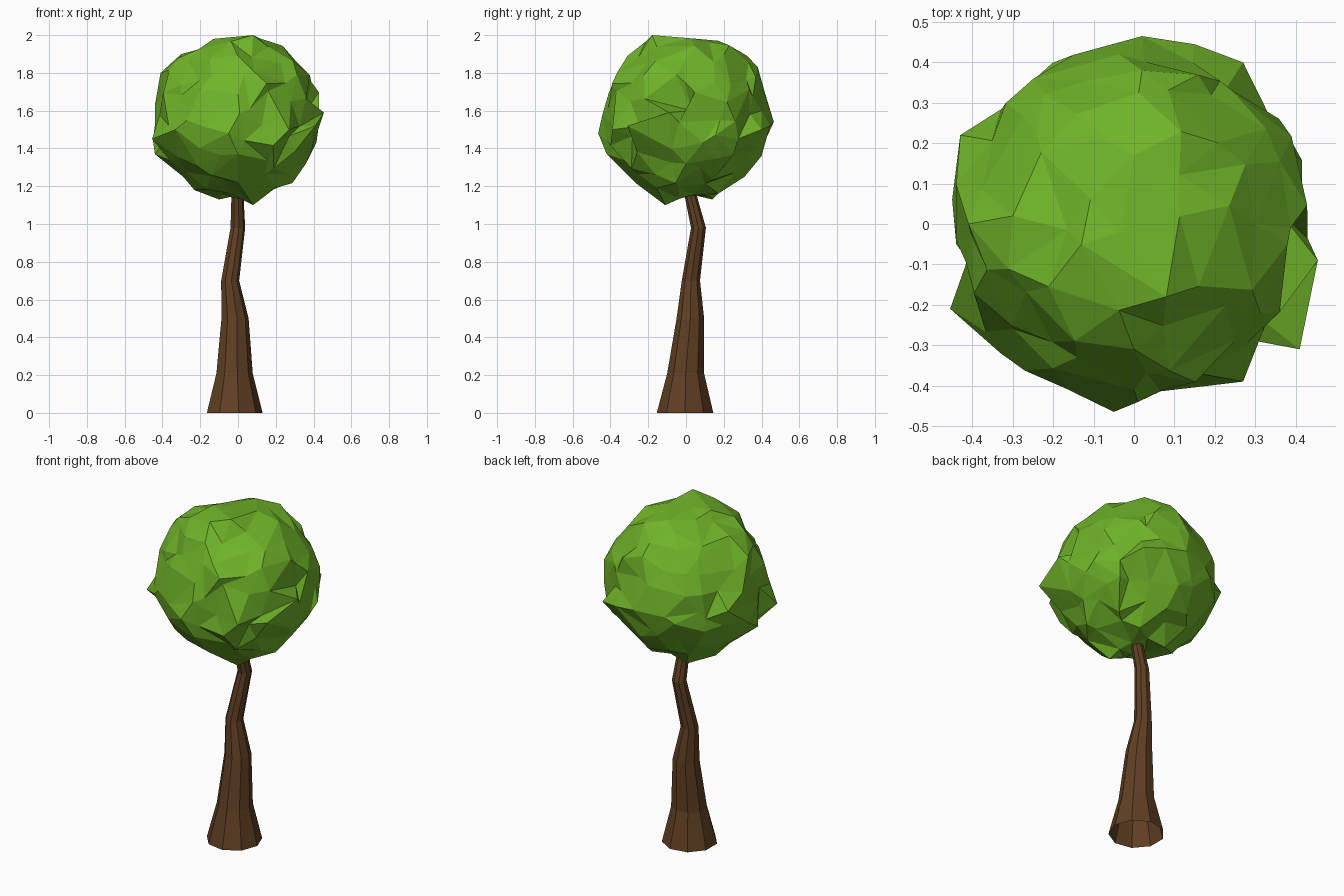
import bpy, bmesh, math, random
from mathutils import Vector

if "Cube" in bpy.data.objects:
    bpy.data.objects.remove(bpy.data.objects["Cube"])

random.seed(4)


def finish(bm, name, color):
    bmesh.ops.recalc_face_normals(bm, faces=bm.faces)
    mesh = bpy.data.meshes.new(name)
    bm.to_mesh(mesh)
    bm.free()
    obj = bpy.data.objects.new(name, mesh)
    bpy.context.collection.objects.link(obj)
    mat = bpy.data.materials.new(name + "_color")
    mat.diffuse_color = (*color, 1)
    mat.use_nodes = True
    mat.node_tree.nodes["Principled BSDF"].inputs["Base Color"].default_value = mat.diffuse_color
    mesh.materials.append(mat)
    return obj


# Trunk: crooked tapering nine-sided tube, open at the foot
SIDES = 9
stations = [  # x, y, z, radius
    (-0.022, -0.005, 0.00, 0.152),
    (-0.021, -0.002, 0.21, 0.099),
    (-0.018, 0.023, 0.50, 0.074),
    (-0.043, 0.026, 0.70, 0.049),
    (-0.002, 0.066, 0.98, 0.040),
    (-0.004, 0.02, 1.17, 0.032),
]
bm = bmesh.new()
rings = []
for x, y, z, r in stations:
    ring = []
    for i in range(SIDES):
        a = math.tau * i / SIDES
        ring.append(bm.verts.new((x + r * math.cos(a), y + r * math.sin(a), z)))
    rings.append(ring)
for low, high in zip(rings, rings[1:]):
    for i in range(SIDES):
        j = (i + 1) % SIDES
        bm.faces.new((low[i], low[j], high[j], high[i]))
bm.faces.new(rings[-1])
finish(bm, "trunk", (0.115, 0.05, 0.017))

# Foliage: jittered icosphere with outline corners pulled into place
center = Vector((0, 0, 1.55))
low, high = Vector((-0.44, -0.45, 1.12)), Vector((0.43, 0.45, 1.985))
corners = [Vector(c) for c in (
    # widest belt
    (0.455, -0.09, 1.59), (-0.05, -0.465, 1.48), (-0.455, -0.21, 1.45),
    (0.02, 0.465, 1.54), (0.385, 0.18, 1.55), (-0.43, 0.22, 1.56),
    (0.41, -0.31, 1.52), (0.27, 0.40, 1.50), (-0.33, -0.32, 1.50),
    (0.27, -0.39, 1.50), (-0.30, 0.31, 1.55), (-0.45, 0.06, 1.44),
    (0.36, 0.03, 1.60), (0.15, 0.445, 1.52),
    # upper shoulders and crown
    (-0.41, 0.00, 1.80), (0.38, -0.05, 1.79), (0.30, 0.00, 1.87),
    (-0.30, 0.02, 1.90), (0.08, -0.18, 2.00), (0.00, 0.17, 1.97),
    (0.02, 0.38, 1.83), (0.00, -0.41, 1.69), (0.00, -0.31, 1.89),
    (-0.13, -0.05, 1.98),
    # underside
    (0.08, -0.11, 1.10), (-0.10, 0.14, 1.13), (0.36, 0.00, 1.32),
    (-0.44, -0.05, 1.37), (-0.29, 0.00, 1.25), (0.00, -0.42, 1.37),
    (0.00, -0.27, 1.22), (0.02, 0.40, 1.36), (0.03, 0.31, 1.25),
)]
bm = bmesh.new()
bmesh.ops.create_icosphere(bm, subdivisions=3, radius=1)
for v in bm.verts:
    n = v.co.normalized()
    shift = Vector([random.uniform(-0.05, 0.05) for _ in range(3)])
    shift -= 0.6 * shift.dot(n) * n
    radius = random.uniform(0.425, 0.45) - (0.02 if n.z < -0.5 else 0)
    v.co = center + n * radius + shift
    for k in range(3):
        v.co[k] = min(max(v.co[k], low[k]), high[k])
free = list(bm.verts)
for c in corners:
    nearest = min(free, key=lambda v: (v.co - c).length)
    nearest.co = c
    free.remove(nearest)
finish(bm, "foliage", (0.16, 0.45, 0.022))
